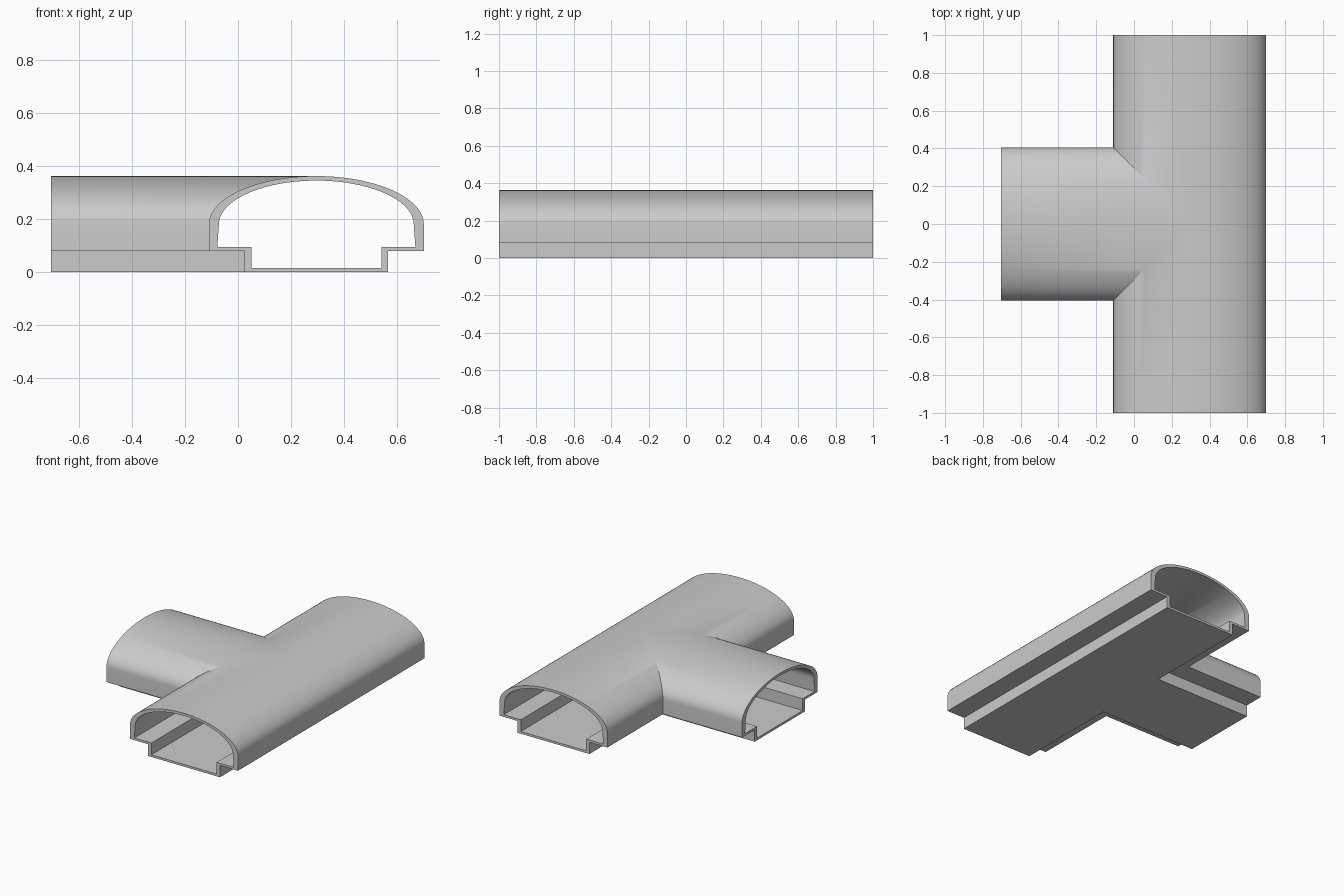
import bpy, bmesh, math

if "Cube" in bpy.data.objects:
    bpy.data.objects.remove(bpy.data.objects["Cube"])

CX, LEN, END = 0.295, 1.0, -0.705   # run centre, half run length, branch end
N = 20                              # segments per quarter arch


def arch(half_w, spring, top):
    """Quarter ellipse from the crown down to the spring line."""
    return [(half_w * math.sin(i * math.pi / 2 / N),
             spring + (top - spring) * math.cos(i * math.pi / 2 / N))
            for i in range(N + 1)]


# Half cross-section as (distance from centre, height), crown to floor
outer = arch(0.405, 0.18, 0.362) + [(0.405, 0.08), (0.27, 0.08), (0.27, 0), (0, 0)]
inner = arch(0.367, 0.18, 0.345) + [(0.373, 0.095), (0.245, 0.095), (0.245, 0.015), (0, 0.015)]

# Plan paths: the far half runs straight, the near halves turn at the mitre
paths = [
    lambda u: [(CX + u, -LEN), (CX + u, 0), (CX + u, LEN)],
    lambda u: [(END, -u), (CX - u, -u), (CX - u, -LEN)],
    lambda u: [(CX - u, LEN), (CX - u, u), (END, u)],
]

bm = bmesh.new()
for path in paths:
    ends = {0: [], 2: []}
    for profile in (outer, inner[::-1]):
        rows = [[bm.verts.new((x, y, z)) for x, y in path(u)] for u, z in profile]
        for a, b in zip(rows, rows[1:]):
            for k in range(2):
                # the two sweeps wind oppositely, so the wall is closed
                bm.faces.new((a[k], b[k], b[k + 1], a[k + 1]))
        for k in ends:
            ends[k] += [r[k] for r in rows]
    # cut ends of the wall
    for ring in ends.values():
        bm.faces.new(ring)

bmesh.ops.remove_doubles(bm, verts=bm.verts[:], dist=1e-5)
bmesh.ops.dissolve_degenerate(bm, edges=bm.edges[:], dist=1e-6)
bmesh.ops.recalc_face_normals(bm, faces=bm.faces[:])
mesh = bpy.data.meshes.new("tee_duct")
bm.to_mesh(mesh)
bm.free()

duct = bpy.data.objects.new("tee_duct", mesh)
bpy.context.collection.objects.link(duct)
bpy.context.view_layer.objects.active = duct
duct.select_set(True)
bpy.ops.object.shade_smooth_by_angle(angle=math.radians(25))
